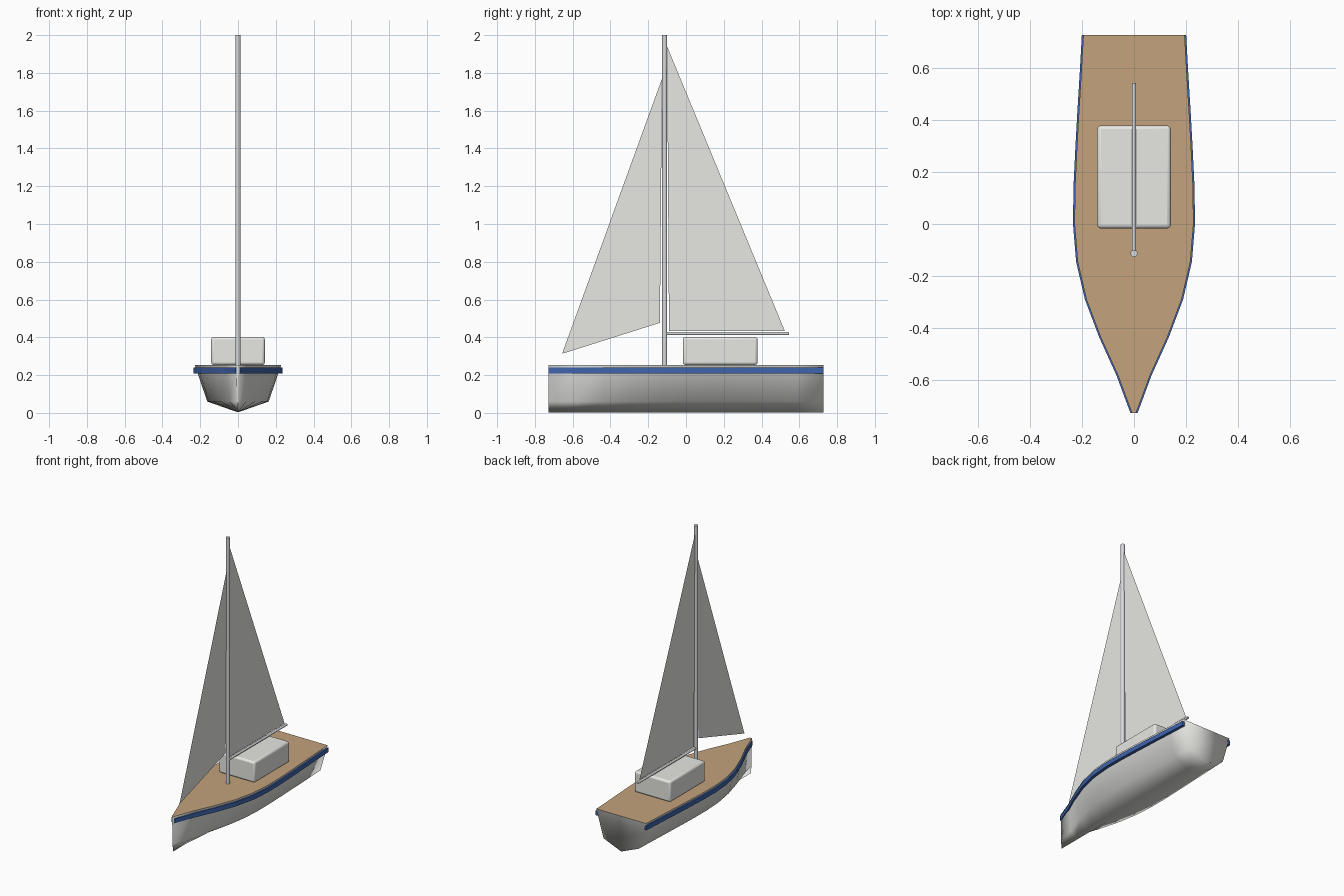
import bpy, bmesh, math

if "Cube" in bpy.data.objects:
    bpy.data.objects.remove(bpy.data.objects["Cube"])


def material(name, rgb):
    m = bpy.data.materials.new(name)
    m.diffuse_color = (*rgb, 1)
    m.use_nodes = True
    m.node_tree.nodes["Principled BSDF"].inputs["Base Color"].default_value = m.diffuse_color
    return m


WHITE = material("off_white", (0.88, 0.88, 0.85))
TEAK = material("teak", (0.55, 0.36, 0.20))
BLUE = material("navy_blue", (0.05, 0.13, 0.42))
METAL = material("mast_metal", (0.68, 0.69, 0.71))


def mesh_object(name, verts, faces, mat, smooth=False, fix_normals=True):
    me = bpy.data.meshes.new(name)
    me.from_pydata(verts, [], faces)
    if fix_normals:
        bm = bmesh.new()
        bm.from_mesh(me)
        bmesh.ops.recalc_face_normals(bm, faces=bm.faces)
        bm.to_mesh(me)
        bm.free()
    me.materials.append(mat)
    for p in me.polygons:
        p.use_smooth = smooth
    ob = bpy.data.objects.new(name, me)
    bpy.context.collection.objects.link(ob)
    return ob


# Half-widths at evenly spaced stations, bow to stern
HALF = [0.008, 0.062, 0.128, 0.183, 0.217, 0.229, 0.227, 0.220, 0.212, 0.203, 0.195]
N = len(HALF)
LENGTH = 1.455
DECK_Z = 0.254
YS = [-LENGTH / 2 + LENGTH * i / (N - 1) for i in range(N)]

# Hull: five-point V section with a chine, lofted along the stations
verts, faces = [], []
for y, w in zip(YS, HALF):
    c = 0.71 * w
    verts += [(-w, y, DECK_Z), (-c, y, 0.06), (0, y, 0.003), (c, y, 0.06), (w, y, DECK_Z)]
for i in range(N - 1):
    for j in range(4):
        a = i * 5 + j
        faces.append((a, a + 1, a + 6, a + 5))
faces += [tuple(range(5)), tuple(range(5 * N - 1, 5 * N - 6, -1))]
mesh_object("hull", verts, faces, WHITE, smooth=True)

# Deck: flat planked top closing the hull
outline = [(w, y, DECK_Z) for y, w in zip(YS, HALF)]
outline += [(-w, y, DECK_Z) for y, w in reversed(list(zip(YS, HALF)))]
mesh_object("deck", outline, [tuple(range(2 * N))], TEAK, fix_normals=False)

# Rubbing stripes: thin bands following each side
for side, label in ((1, "right"), (-1, "left")):
    verts, faces = [], []
    for y, w in zip(YS, HALF):
        inner, outer = side * w * 0.92, side * (w + 0.006)
        verts += [(inner, y, 0.208), (outer, y, 0.208), (outer, y, 0.239), (inner, y, 0.239)]
    for i in range(N - 1):
        for j in range(4):
            a, b = i * 4 + j, i * 4 + (j + 1) % 4
            faces.append((a, b, b + 4, a + 4))
    faces += [(0, 1, 2, 3), tuple(range(4 * N - 1, 4 * N - 5, -1))]
    mesh_object("stripe_" + label, verts, faces, BLUE)

# Cabin: rounded box
bpy.ops.mesh.primitive_cube_add(size=1, location=(0, 0.181, 0.328))
cabin = bpy.context.object
cabin.name = "cabin"
cabin.scale = (0.284, 0.396, 0.148)
bpy.ops.object.transform_apply(location=False, rotation=False, scale=True)
bevel = cabin.modifiers.new("rounded_edges", 'BEVEL')
bevel.width = 0.014
bevel.segments = 3
cabin.data.materials.append(WHITE)
bpy.ops.object.shade_smooth_by_angle(angle=math.radians(35))


# Spars
def spar(name, radius, length, location, rotation=(0, 0, 0)):
    bpy.ops.mesh.primitive_cylinder_add(vertices=16, radius=radius, depth=length,
                                        location=location, rotation=rotation)
    ob = bpy.context.object
    ob.name = name
    ob.data.materials.append(METAL)
    bpy.ops.object.shade_smooth_by_angle(angle=math.radians(35))


spar("mast", 0.0135, 1.75, (0, -0.113, 1.125))
spar("boom", 0.0085, 0.655, (0, 0.2165, 0.42), (math.pi / 2, 0, 0))

# Sails: flat triangles on the centreline
for name, pts in (("mainsail", [(-0.10, 1.94), (-0.09, 0.434), (0.523, 0.434)]),
                  ("jib", [(-0.127, 1.77), (-0.656, 0.313), (-0.138, 0.477)])):
    mesh_object(name, [(0, y, z) for y, z in pts], [(0, 1, 2)], WHITE, fix_normals=False)
